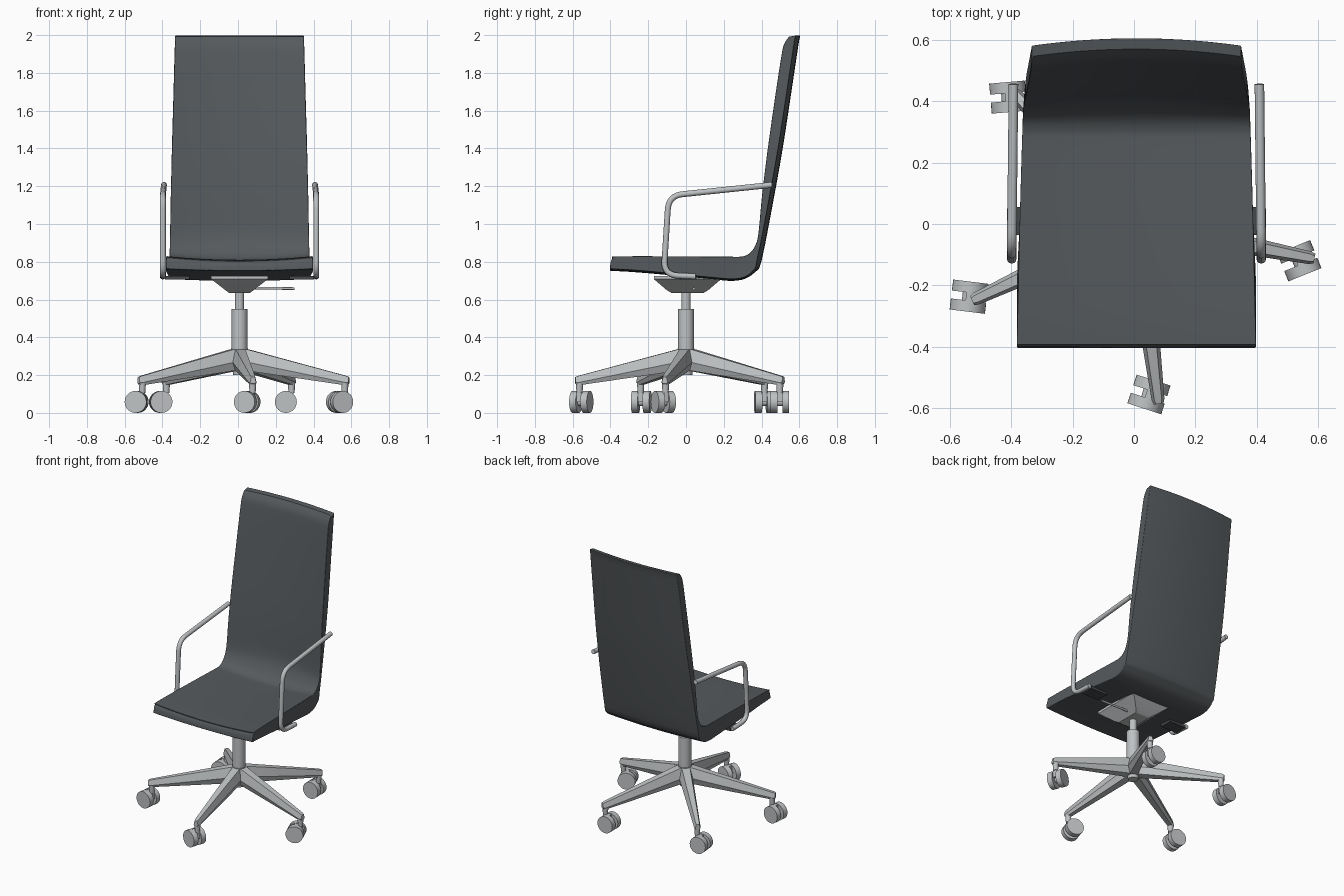
import bpy, bmesh, math
from mathutils import Vector, Matrix

if "Cube" in bpy.data.objects:
    bpy.data.objects.remove(bpy.data.objects["Cube"])

X0 = 0.008  # centre line of the chair


def material(name, rgb):
    m = bpy.data.materials.new(name)
    m.diffuse_color = (*rgb, 1)
    m.use_nodes = True
    m.node_tree.nodes["Principled BSDF"].inputs["Base Color"].default_value = m.diffuse_color
    return m


LEATHER = material("charcoal_leather", (0.092, 0.102, 0.109))
METAL = material("light_grey_metal", (0.52, 0.54, 0.55))
DARK = material("dark_bracket", (0.06, 0.064, 0.068))


def finish(obj, mat, angle=35):
    obj.data.materials.clear()
    obj.data.materials.append(mat)
    bpy.ops.object.select_all(action='DESELECT')
    obj.select_set(True)
    bpy.context.view_layer.objects.active = obj
    bpy.ops.object.shade_smooth_by_angle(angle=math.radians(angle))
    return obj


def from_bmesh(name, bm, mat, angle=35):
    bmesh.ops.recalc_face_normals(bm, faces=bm.faces)
    me = bpy.data.meshes.new(name)
    bm.to_mesh(me)
    bm.free()
    obj = bpy.data.objects.new(name, me)
    bpy.context.collection.objects.link(obj)
    return finish(obj, mat, angle)


def add_cone(bm, r1, r2, z1, z2, x=0, y=0, seg=32):
    bmesh.ops.create_cone(bm, cap_ends=True, segments=seg, radius1=r1, radius2=r2, depth=z2 - z1,
                          matrix=Matrix.Translation((x, y, (z1 + z2) / 2)))


def loft(bm, rings):
    rows = [[bm.verts.new(p) for p in ring] for ring in rings]
    n = len(rows[0])
    for a, b in zip(rows, rows[1:]):
        for i in range(n):
            bm.faces.new((a[i], a[(i + 1) % n], b[(i + 1) % n], b[i]))
    bm.faces.new(rows[0])
    bm.faces.new(rows[-1])


def smooth_path(pts, steps=3):
    """Catmull-Rom interpolation of tuples."""
    v = [Vector(p) for p in pts]
    out = []
    for i in range(len(v) - 1):
        a, b, c, d = v[max(i - 1, 0)], v[i], v[i + 1], v[min(i + 2, len(v) - 1)]
        for k in range(steps):
            t = k / steps
            out.append(0.5 * (2 * b + (c - a) * t + (2 * a - 5 * b + 4 * c - d) * t * t
                              + (3 * b - a - 3 * c + d) * t ** 3))
    return out + [v[-1]]


def tube(name, pts, radius, mat, fillet=0.07):
    v = [Vector(p) for p in pts]
    path = [v[0]]
    for a, b, c in zip(v, v[1:], v[2:]):
        f = min(fillet, (a - b).length / 2, (c - b).length / 2)
        p, q = b + (a - b).normalized() * f, b + (c - b).normalized() * f
        path += [p * (1 - t) ** 2 + 2 * b * t * (1 - t) + q * t * t for t in [k / 8 for k in range(9)]]
    path.append(v[-1])
    cu = bpy.data.curves.new(name, 'CURVE')
    cu.dimensions = '3D'
    cu.bevel_depth = radius
    cu.bevel_resolution = 4
    cu.use_fill_caps = True
    sp = cu.splines.new('POLY')
    sp.points.add(len(path) - 1)
    for pt, co in zip(sp.points, path):
        pt.co = (*co, 1)
    obj = bpy.data.objects.new(name, cu)
    bpy.context.collection.objects.link(obj)
    bpy.ops.object.select_all(action='DESELECT')
    obj.select_set(True)
    bpy.context.view_layer.objects.active = obj
    bpy.ops.object.convert(target='MESH')
    return finish(bpy.context.object, mat)


# Seat and backrest shell: inner y, z / outer y, z / half width
stations = [
    (-0.400, 0.795, -0.403, 0.752, 0.389), (-0.388, 0.819, -0.30, 0.747, 0.389),
    (-0.360, 0.829, -0.15, 0.735, 0.388), (0.00, 0.829, 0.00, 0.720, 0.380),
    (0.25, 0.827, 0.17, 0.704, 0.373), (0.305, 0.830, 0.25, 0.699, 0.371),
    (0.342, 0.850, 0.315, 0.711, 0.370), (0.368, 0.890, 0.367, 0.747, 0.369),
    (0.383, 0.950, 0.400, 0.805, 0.368), (0.402, 1.15, 0.462, 1.12, 0.364),
    (0.430, 1.38, 0.512, 1.40, 0.358), (0.468, 1.65, 0.555, 1.68, 0.350),
    (0.503, 1.88, 0.588, 1.90, 0.344), (0.518, 1.95, 0.597, 1.96, 0.342),
    (0.545, 1.992, 0.605, 1.998, 0.341)]
N = 16
bm = bmesh.new()
rings = []
for iy, iz, oy, oz, hw in smooth_path([(Vector(s)) for s in stations]):
    t = min(1, max(0, (iz - 0.825) / 0.12))
    dy, dz = 0.024 * t, -0.02 * (1 - t)  # the shell is dished across its width
    us = [-1 + 2 * i / N for i in range(N + 1)]
    inner = [(X0 + hw * u, iy + dy * (1 - u * u), iz + dz * (1 - u * u)) for u in us]
    outer = [(X0 + hw * u, oy - dy * u * u, oz - dz * u * u * 0.5) for u in reversed(us)]
    rings.append(inner + outer)
loft(bm, rings)
shell = from_bmesh("seat_and_backrest", bm, LEATHER, 40)
bev = shell.modifiers.new("soft_edges", 'BEVEL')
bev.width = 0.012
bev.segments = 3
bev.limit_method = 'ANGLE'
bev.angle_limit = math.radians(45)

# Tapered mount under the seat
bm = bmesh.new()
loft(bm, [[(X0 + sx * a, 0.008 + sy * b, z) for sx, sy in ((-1, -1), (1, -1), (1, 1), (-1, 1))]
          for a, b, z in ((0.055, 0.085, 0.635), (0.075, 0.11, 0.65), (0.15, 0.178, 0.708), (0.15, 0.178, 0.725))])
from_bmesh("seat_mount", bm, METAL, 15)

# Height lever
tube("height_lever", [(X0, 0.04, 0.662), (0.30, 0.04, 0.658)], 0.007, METAL)

# Gas column and hub
bm = bmesh.new()
add_cone(bm, 0.024, 0.024, 0.54, 0.645, X0)
add_cone(bm, 0.042, 0.042, 0.33, 0.55, X0)
add_cone(bm, 0.033, 0.045, 0.20, 0.34, X0)
from_bmesh("column", bm, METAL)

# Five legs with twin-wheel casters; each has its own swivel
for i, swivel in enumerate((-18, 22, 0, 5, -7)):
    ang = math.radians(-83 + 72 * i)
    bm = bmesh.new()
    sections = ((0.0, 0.225, 0.342, 0.045, 0.028), (0.05, 0.222, 0.335, 0.044, 0.026),
                (0.575, 0.146, 0.196, 0.021, 0.012), (0.59, 0.155, 0.19, 0.016, 0.009))
    loft(bm, [[(r, -wb, (lo + hi) / 2 - 0.01), (r, -wb * 0.6, lo), (r, wb * 0.6, lo),
               (r, wb, (lo + hi) / 2 - 0.01), (r, wt, hi), (r, -wt, hi)]
              for r, lo, hi, wb, wt in sections])
    bm.transform(Matrix.Translation((X0, 0, 0)) @ Matrix.Rotation(ang, 4, 'Z'))
    from_bmesh(f"leg_{i + 1}", bm, METAL, 20)

    bm = bmesh.new()
    add_cone(bm, 0.016, 0.020, 0.105, 0.165, seg=20)  # swivel pin
    bmesh.ops.create_cube(bm, size=1, matrix=Matrix.Translation((-0.015, 0, 0.085))
                          @ Matrix.Diagonal((0.05, 0.026, 0.055, 1)))  # fork
    lay = Matrix.Rotation(math.pi / 2, 4, 'X')
    for y, r, w in ((-0.031, 0.058, 0.036), (0.031, 0.058, 0.036), (0, 0.022, 0.07)):
        bmesh.ops.create_cone(bm, cap_ends=True, segments=32, radius1=r, radius2=r, depth=w,
                              matrix=Matrix.Translation((-0.03, y, 0.058)) @ lay)
    pin = (X0 + 0.568 * math.cos(ang), 0.568 * math.sin(ang), 0)
    bm.transform(Matrix.Translation(pin) @ Matrix.Rotation(math.radians(swivel), 4, 'Z'))
    from_bmesh(f"caster_{i + 1}", bm, METAL)

# Tubular armrests and their brackets, mirrored
for side, s in (("left", -1), ("right", 1)):
    xb, xt = X0 + s * 0.406, X0 + s * 0.400
    tube(f"{side}_armrest", [(xb, 0.05, 0.722), (xb, -0.118, 0.73), (xb, -0.092, 1.15), (xt, 0.455, 1.207)],
         0.0155, METAL, 0.075)
    bm = bmesh.new()
    bmesh.ops.create_cube(bm, size=1, matrix=Matrix.Translation((X0 + s * 0.33, 0.01, 0.715))
                          @ Matrix.Diagonal((0.13, 0.09, 0.02, 1)))
    from_bmesh(f"{side}_arm_bracket", bm, DARK)
